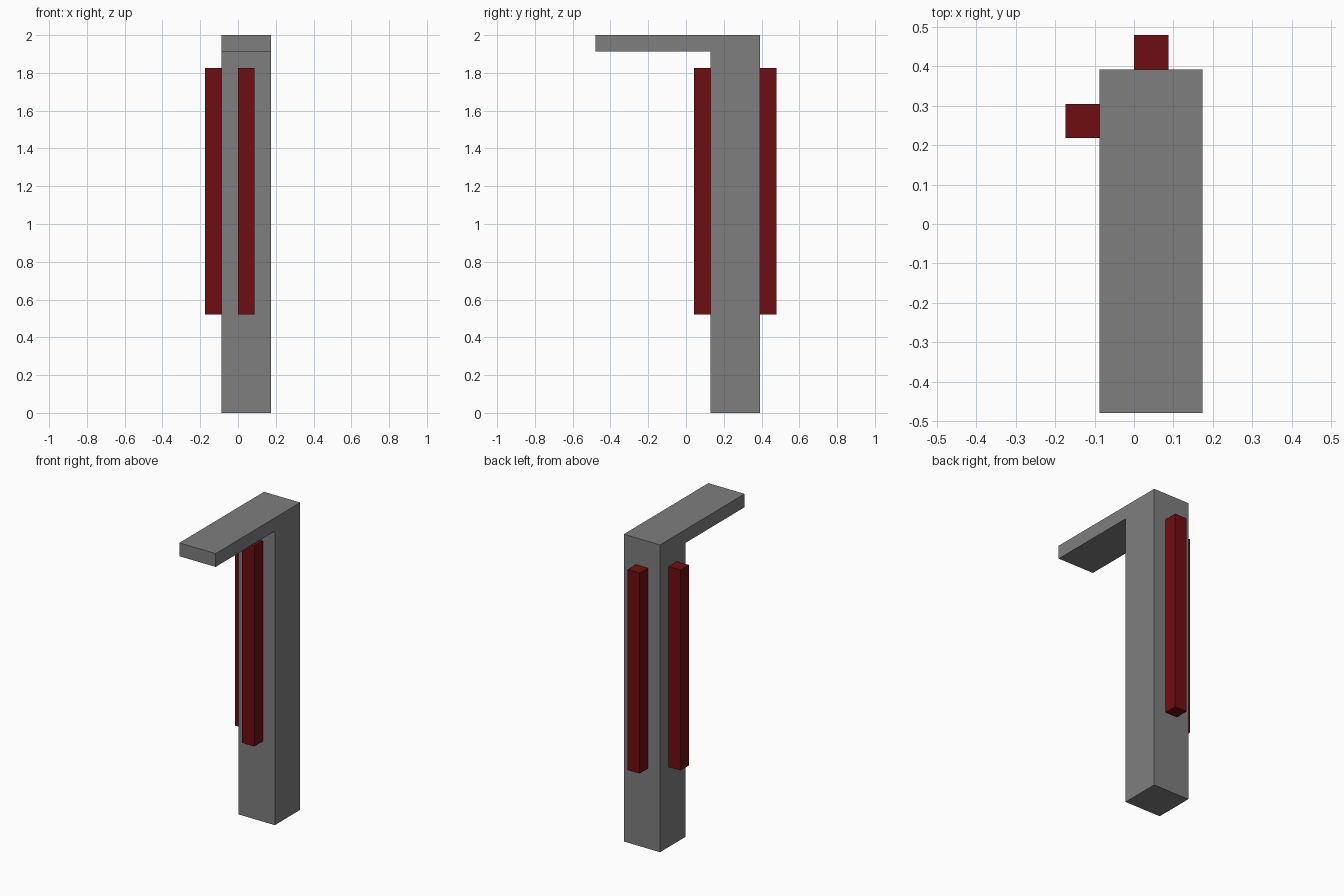
import bpy
import bmesh

if "Cube" in bpy.data.objects:
    bpy.data.objects.remove(bpy.data.objects["Cube"])


def material(name, rgb):
    m = bpy.data.materials.new(name)
    m.diffuse_color = (*rgb, 1.0)
    m.use_nodes = True
    m.node_tree.nodes["Principled BSDF"].inputs["Base Color"].default_value = m.diffuse_color
    return m


grey = material("grey", (0.21, 0.21, 0.21))
dark_red = material("dark_red", (0.156, 0.004, 0.005))


def extrude_profile(name, points, x0, x1, mat):
    """Extrude a (y, z) outline from x0 to x1."""
    bm = bmesh.new()
    face = bm.faces.new([bm.verts.new((x0, y, z)) for y, z in points])
    ext = bmesh.ops.extrude_face_region(bm, geom=[face])
    verts = [g for g in ext["geom"] if isinstance(g, bmesh.types.BMVert)]
    bmesh.ops.translate(bm, vec=(x1 - x0, 0, 0), verts=verts)
    bmesh.ops.recalc_face_normals(bm, faces=bm.faces)
    mesh = bpy.data.meshes.new(name)
    bm.to_mesh(mesh)
    bm.free()
    mesh.materials.append(mat)
    obj = bpy.data.objects.new(name, mesh)
    bpy.context.collection.objects.link(obj)
    return obj


U = 2 / 23  # grid unit shared by all parts

# Post with overhanging arm, one L-shaped solid
post_y0, post_y1, arm_y = 1.5 * U, 4.5 * U, -5.5 * U
extrude_profile("post_and_arm",
                [(post_y0, 0), (post_y1, 0), (post_y1, 2), (arm_y, 2),
                 (arm_y, 2 - U), (post_y0, 2 - U)],
                -U, 2 * U, grey)

# Upright square bars on the front, back and left of the post
for name, x, y in [("front_bar", 0, post_y0 - U),
                   ("back_bar", 0, post_y1),
                   ("left_bar", -2 * U, 2.5 * U)]:
    z0, z1 = 6 * U, 21 * U
    extrude_profile(name, [(y, z0), (y + U, z0), (y + U, z1), (y, z1)],
                    x, x + U, dark_red)
